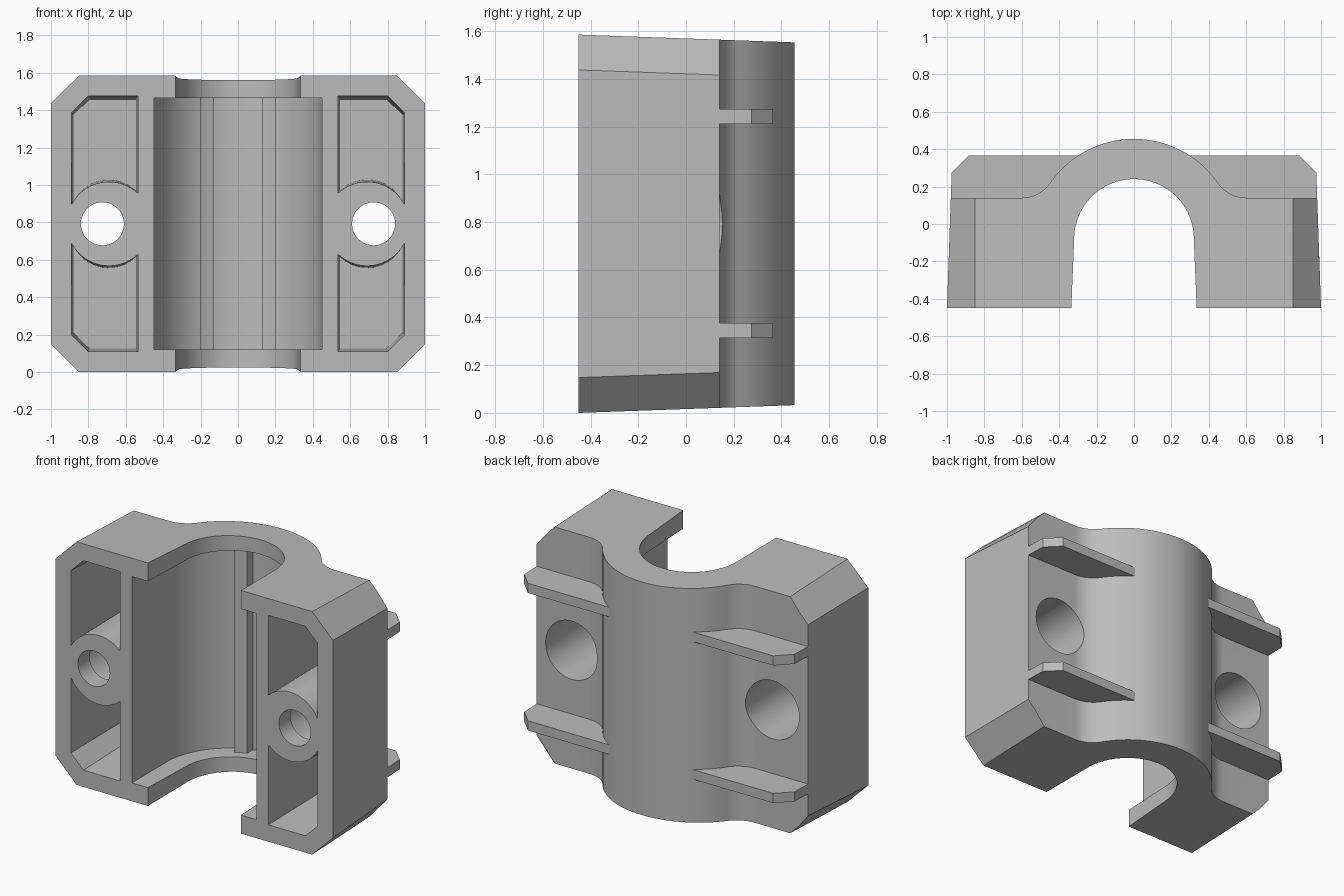
import bpy, bmesh
from math import sin, cos, pi, radians, atan2, sqrt
from mathutils import Vector

cube = bpy.data.objects.get("Cube")
if cube:
    bpy.data.objects.remove(cube, do_unlink=True)

grey = bpy.data.materials.new("light grey plastic")
grey.use_nodes = True
colour = (0.5, 0.5, 0.5, 1)
grey.diffuse_color = colour
grey.node_tree.nodes["Principled BSDF"].inputs["Base Color"].default_value = colour

HEIGHT = 1.585
MID = HEIGHT / 2


def arc(cx, cy, r, a0, a1, n):
    return [(cx + r * cos(a0 + (a1 - a0) * i / n), cy + r * sin(a0 + (a1 - a0) * i / n))
            for i in range(n + 1)]


def loft(name, start, end):
    """Solid between two matching loops of 3D points."""
    bm = bmesh.new()
    a = [bm.verts.new(p) for p in start]
    b = [bm.verts.new(p) for p in end]
    n = len(a)
    bm.faces.new(a)
    bm.faces.new(b[::-1])
    for i in range(n):
        bm.faces.new((a[i], b[i], b[(i + 1) % n], a[(i + 1) % n]))
    bmesh.ops.recalc_face_normals(bm, faces=bm.faces)
    mesh = bpy.data.meshes.new(name)
    bm.to_mesh(mesh)
    bm.free()
    mesh.materials.append(grey)
    ob = bpy.data.objects.new(name, mesh)
    bpy.context.collection.objects.link(ob)
    return ob


def upright(name, pts, z0, z1):
    return loft(name, [(x, y, z0) for x, y in pts], [(x, y, z1) for x, y in pts])


def through(name, pts, y0, y1, scale=1.0):
    """Extrude an xz profile along y, shrinking about its middle."""
    xs, zs = zip(*pts)
    cx, cz = (min(xs) + max(xs)) / 2, (min(zs) + max(zs)) / 2
    return loft(name, [(x, y0, z) for x, z in pts],
                [(cx + (x - cx) * scale, y1, cz + (z - cz) * scale) for x, z in pts])


def combine(target, tool, operation):
    mod = target.modifiers.new(operation, 'BOOLEAN')
    mod.operation = operation
    mod.solver = 'EXACT'
    mod.object = tool
    bpy.ops.object.select_all(action='DESELECT')
    target.select_set(True)
    bpy.context.view_layer.objects.active = target
    bpy.ops.object.modifier_apply(modifier=mod.name)
    bpy.data.objects.remove(tool, do_unlink=True)


def mirrored(half):
    """Close a right-hand half profile, listed from +x towards the middle."""
    return half + [(-x, y) for x, y in reversed(half) if x > 1e-6]


# Outer shell outline: flat flanges, fillets and a round back
BARREL_Y, BARREL_R = -0.09, 0.545
FILLET_X, FILLET_R = 0.6, 0.184
tangent = atan2(0.14 + FILLET_R - BARREL_Y, FILLET_X)
half = [(1.1, -0.45), (1.1, 0.14)]
half += arc(FILLET_X, 0.14 + FILLET_R, FILLET_R, -pi / 2, tangent - pi, 10)
half += arc(0, BARREL_Y, BARREL_R, tangent, pi / 2, 24)[1:]
body = upright("clamp_body", mirrored(half), -0.1, HEIGHT + 0.1)

# Reinforcing fins on the back flanges
for side in (1, -1):
    for z0 in (0.313, 1.21):
        fin = [(0.2, 0.1), (1.1, 0.1), (1.1, 0.275), (0.975, 0.275), (0.885, 0.365), (0.2, 0.365)]
        combine(body, upright("fin", [(side * x, y) for x, y in fin], z0, z0 + 0.063), 'UNION')


# Drafted block with chamfered corners trims the sides and ends
def octagon(y, w, h):
    cx, cz = 0.85, h - 0.148
    quarter = [(w, cz), (cx, h)]
    loop = quarter + [(-x, z) for x, z in reversed(quarter)]
    loop += [(-x, -z) for x, z in loop]
    return [(x, y, MID + z) for x, z in loop]


combine(body, loft("trim", octagon(-0.45, 1.0, MID), octagon(0.47, 0.968, MID - 0.033)), 'INTERSECT')

# End openings and the wider chamber between them
opening = [(0.336, -0.47)] + arc(0, -0.08, 0.32, 0, pi / 2, 24)
combine(body, upright("opening", mirrored(opening), -0.2, HEIGHT + 0.2), 'DIFFERENCE')
chamber = [(0.45, -0.5)] + arc(0, BARREL_Y, 0.45, 0, pi / 2, 24)
combine(body, upright("chamber", mirrored(chamber), 0.12, HEIGHT - 0.12), 'DIFFERENCE')

# Bolt holes with deep counterbores, and four pockets around them
for side in (1, -1):
    for name, r, y0, y1 in (("bolt_hole", 0.115, -0.6, 0.6), ("counterbore", 0.19, -0.33, 0.6)):
        ring = arc(side * 0.725, MID, r, 0, 2 * pi, 48)[:-1]
        combine(body, through(name, ring, y0, y1), 'DIFFERENCE')
    for up in (1, -1):
        lip = arc(0.69, 0, 0.225, atan2(0.105, 0.2), pi - atan2(0.163, 0.155), 14)
        profile = lip + [(0.535, 0.683), (0.8, 0.683), (0.89, 0.595)]
        profile = [(side * x, MID + up * z) for x, z in profile]
        combine(body, through("pocket", profile, -0.451, 0.045, 0.94), 'DIFFERENCE')

# Two grip ribs along the chamber wall
for side in (1, -1):
    front = [(x, BARREL_Y + sqrt(0.392 ** 2 - x * x)) for x in (0.13, 0.165, 0.2)]
    outline = front + [(0.2, 0.38), (0.13, 0.38)]
    rib = upright("grip_rib", [(side * x, y) for x, y in outline], 0.1, HEIGHT - 0.1)
    combine(body, rib, 'UNION')

bpy.ops.object.select_all(action='DESELECT')
body.select_set(True)
bpy.context.view_layer.objects.active = body
bpy.ops.object.shade_smooth_by_angle(angle=radians(25))
